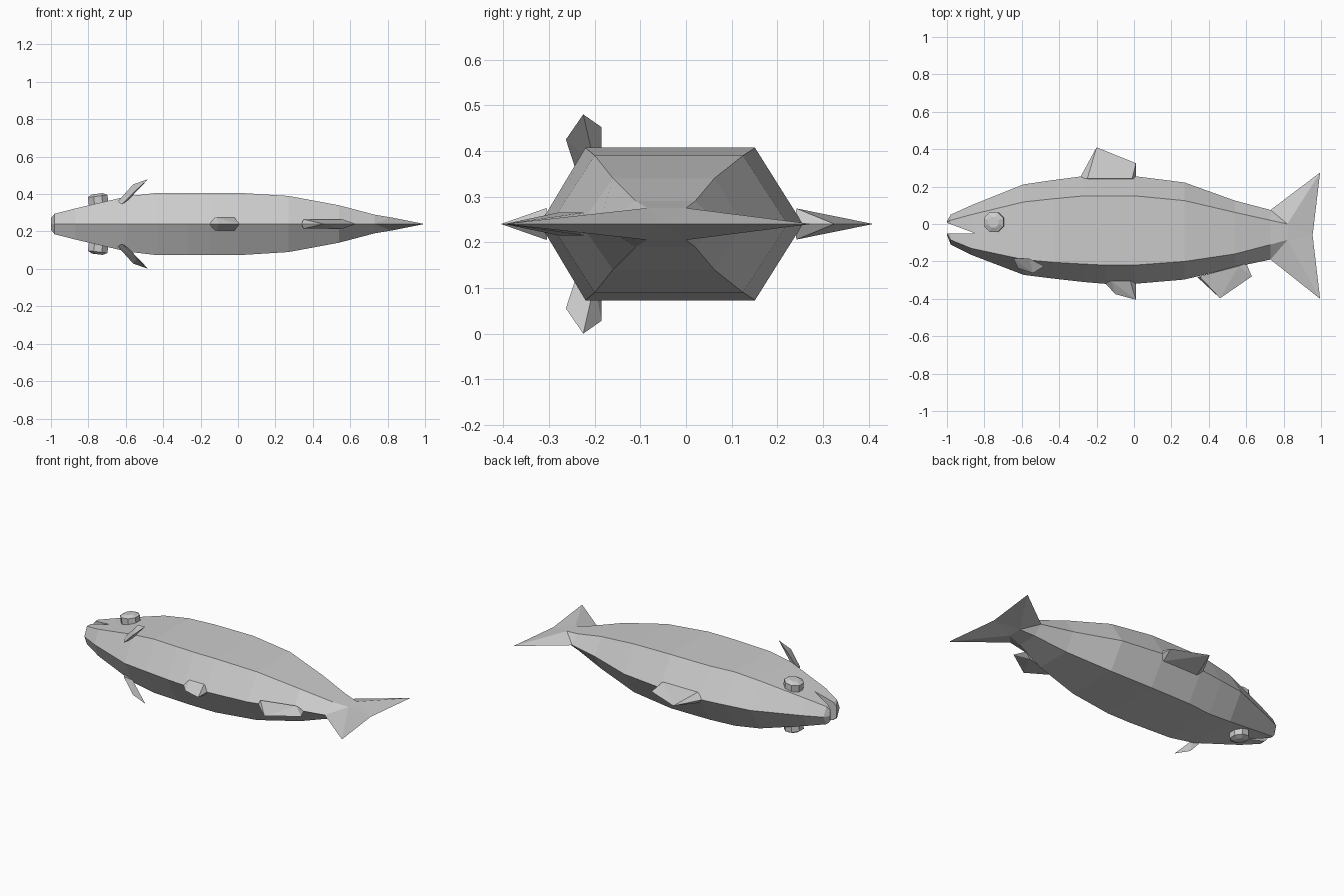
import bpy, bmesh
from math import radians
from mathutils import Matrix

if "Cube" in bpy.data.objects:
    bpy.data.objects.remove(bpy.data.objects["Cube"])

ZC = 0.24  # height of the fish's plane of symmetry


def finish(bm, name):
    bmesh.ops.recalc_face_normals(bm, faces=bm.faces)
    mesh = bpy.data.meshes.new(name)
    bm.to_mesh(mesh)
    bm.free()
    ob = bpy.data.objects.new(name, mesh)
    bpy.context.collection.objects.link(ob)
    return ob


def hull(name, points):
    bm = bmesh.new()
    for p in points:
        bm.verts.new(p)
    bmesh.ops.convex_hull(bm, input=bm.verts)
    return finish(bm, name)


# Body: hexagonal sections (x, ridge, upper shoulder, lower shoulder, keel, half thickness)
sections = [
    (-1.00, 0.015, 0.010, -0.050, -0.060, 0.032),
    (-0.98, 0.050, 0.020, -0.085, -0.110, 0.055),
    (-0.87, 0.100, 0.050, -0.130, -0.165, 0.083),
    (-0.59, 0.212, 0.118, -0.190, -0.272, 0.148),
    (-0.43, 0.235, 0.135, -0.205, -0.292, 0.167),
    (-0.27, 0.256, 0.150, -0.214, -0.310, 0.167),
    (-0.15, 0.256, 0.151, -0.220, -0.320, 0.167),
    (0.00, 0.256, 0.151, -0.220, -0.320, 0.167),
    (0.27, 0.222, 0.125, -0.200, -0.297, 0.150),
    (0.54, 0.125, 0.062, -0.160, -0.230, 0.100),
    (0.73, 0.075, 0.020, -0.110, -0.190, 0.050),
]
bm = bmesh.new()
rings = []
for x, top, up, lo, bot, h in sections:
    rings.append([bm.verts.new((x, y, ZC + s * h)) for y, s in
                  ((top, 0), (up, 1), (lo, 1), (bot, 0), (lo, -1), (up, -1))])
for a, b in zip(rings, rings[1:]):
    for i in range(6):
        j = (i + 1) % 6
        bm.faces.new((a[i], a[j], b[j], b[i]))
bm.faces.new(rings[0])

# Forked tail growing out of the last section
end = rings[-1]
tip_top = bm.verts.new((0.995, 0.275, ZC))
fork = bm.verts.new((0.955, -0.06, ZC))
tip_low = bm.verts.new((0.995, -0.40, ZC))
for s, up, lo in ((1, end[1], end[2]), (-1, end[5], end[4])):
    su = bm.verts.new((0.82, 0.0, ZC + s * 0.035))
    sl = bm.verts.new((0.82, -0.085, ZC + s * 0.035))
    for f in ((end[0], up, su), (end[0], su, tip_top), (up, lo, sl, su),
              (su, fork, tip_top), (su, sl, fork), (sl, tip_low, fork),
              (end[3], sl, lo), (end[3], tip_low, sl)):
        bm.faces.new(f)
body = finish(bm, "body")

# Mouth: wedge cut through the snout
wedge = [(-1.1, 0.044), (-0.85, -0.05), (-1.1, -0.05)]
cutter = hull("mouth_cutter", [(x, y, z) for x, y in wedge for z in (0.0, 0.5)])
cutter.hide_render = True
cutter.hide_set(True)
mod = body.modifiers.new("mouth", 'BOOLEAN')
mod.operation = 'DIFFERENCE'
mod.solver = 'EXACT'
mod.object = cutter


# Fins on the centre plane: thin outline with thicker base
def centre_fin(name, outline, base, h):
    pts = [(x, y, ZC) for x, y in outline]
    pts += [(x, y, ZC + s * h) for x, y in base for s in (-1, 1)]
    hull(name, pts)


centre_fin("dorsal_fin", [(-0.29, 0.245), (-0.20, 0.41), (0.01, 0.325), (0.01, 0.235)],
           [(-0.25, 0.242), (-0.01, 0.242)], 0.034)
centre_fin("pelvic_fin", [(-0.16, -0.31), (-0.10, -0.375), (0.01, -0.405), (0.01, -0.30)],
           [(-0.12, -0.305), (-0.02, -0.305)], 0.035)
centre_fin("anal_fin", [(0.34, -0.285), (0.46, -0.397), (0.63, -0.28), (0.60, -0.21)],
           [(0.35, -0.28), (0.56, -0.225)], 0.025)

# Paired parts on both flanks
pectoral = [(-0.48, -0.225, 0.24), (-0.56, -0.185, 0.212), (-0.645, -0.185, 0.118),
            (-0.62, -0.237, 0.105), (-0.54, -0.263, 0.185), (-0.585, -0.20, 0.13)]
for s, side in ((1, "upper"), (-1, "lower")):
    hull(side + "_pectoral_fin", [(x, y, ZC + s * z) for x, y, z in pectoral])

    # Eye: short octagonal drum with bevelled rim, tilted with the head
    bm = bmesh.new()
    tilt = Matrix.Translation((-0.75, 0.01, 0)) @ Matrix.Rotation(radians(-7), 4, 'Y')
    for r1, r2, z, d in ((0.057, 0.057, 0.125, 0.05), (0.057, 0.031, 0.1565, 0.013)):
        bmesh.ops.create_cone(bm, cap_ends=True, segments=8, radius1=r1, radius2=r2, depth=d,
                              matrix=tilt @ Matrix.Translation((0, 0, z)) @
                              Matrix.Rotation(radians(22.5), 4, 'Z'))
    eye = finish(bm, side + "_eye")
    for v in eye.data.vertices:
        v.co.z = ZC + s * v.co.z
        v.co.x += 0.018
    if s < 0:
        eye.data.flip_normals()
